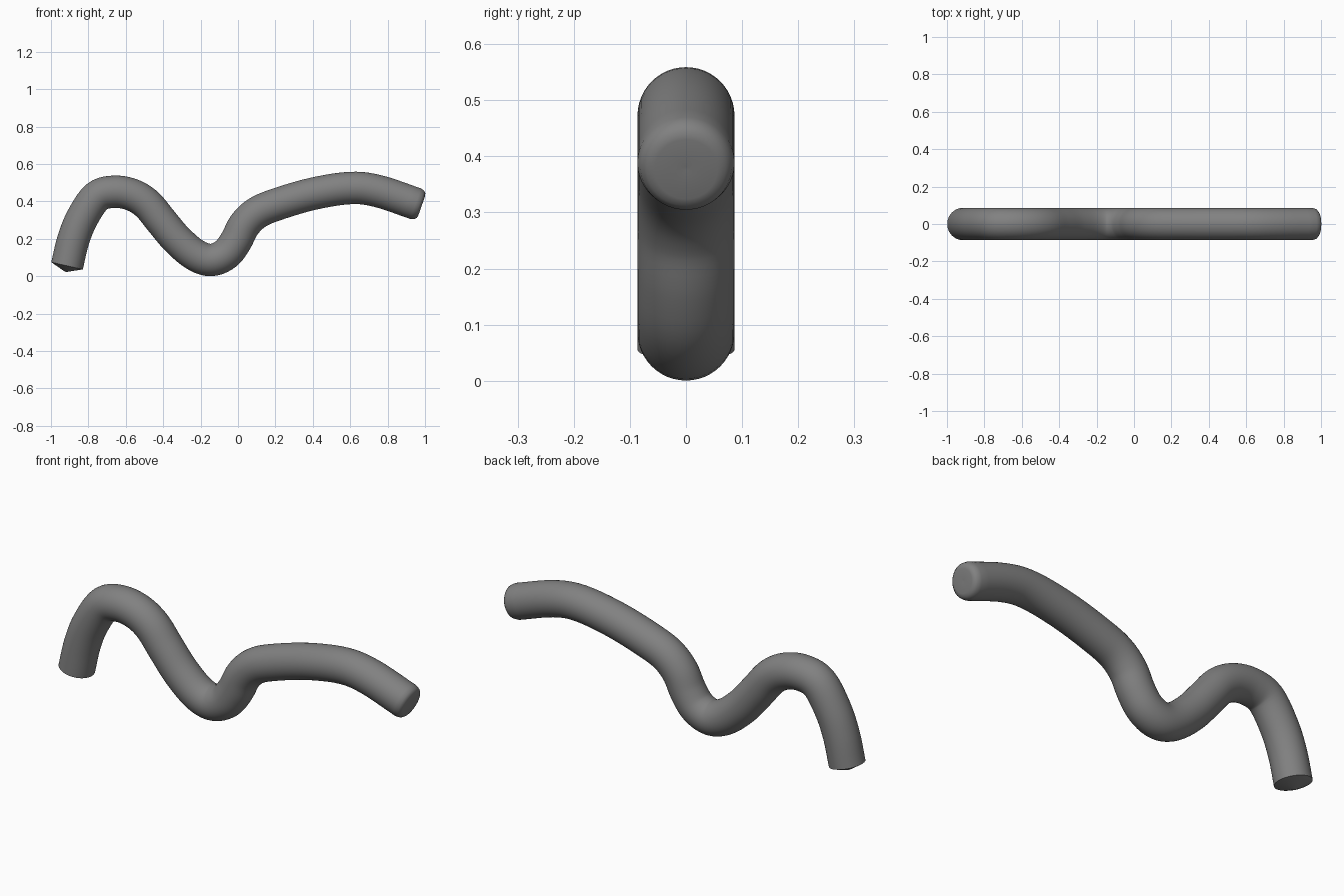
import bpy, bmesh, math
from mathutils import Vector

if "Cube" in bpy.data.objects:
    bpy.data.objects.remove(bpy.data.objects["Cube"])

RADIUS, SIDES, STEPS = 0.0865, 48, 5
# Centre line (x, z) of the bent tube
PATH = [(-.914, .056), (-.882, .19), (-.834, .31), (-.755, .425), (-.66, .452),
        (-.565, .435), (-.485, .385), (-.41, .295), (-.326, .196), (-.23, .115),
        (-.145, .087), (-.066, .118), (-.012, .187), (.033, .273), (.1, .338),
        (.2, .382), (.396, .44), (.6, .472), (.75, .455), (.95, .388)]

def smooth_path(pts):
    p = [Vector((x, 0, z)) for x, z in pts]
    p = [2 * p[0] - p[1]] + p + [2 * p[-1] - p[-2]]
    out = []
    for a, b, c, d in zip(p, p[1:], p[2:], p[3:]):
        for i in range(STEPS):
            t = i / STEPS
            out.append(.5 * (2 * b + (c - a) * t + (2 * a - 5 * b + 4 * c - d) * t * t
                             + (3 * b - a - 3 * c + d) * t ** 3))
    return out + [p[-2]]

centre = smooth_path(PATH)
tangents = [(centre[min(i + 1, len(centre) - 1)] - centre[max(i - 1, 0)]).normalized()
            for i in range(len(centre))]
rings = [(c, t, RADIUS) for c, t in zip(centre, tangents)]
# Pointed left end, rounded-over right end
c, t = centre[0], tangents[0]
rings.insert(0, (c - t * .033, t, .004))
c, t = centre[-1], tangents[-1]
rings += [(c + t * .02, t, .081), (c + t * .03, t, .07), (c + t * .034, t, .056), (c + t * .03, t, .004)]

bm = bmesh.new()
loops = []
for c, t, r in rings:
    n = Vector((-t.z, 0, t.x))
    loops.append([bm.verts.new(c + r * (math.cos(a) * n + math.sin(a) * Vector((0, 1, 0))))
                  for a in (2 * math.pi * k / SIDES for k in range(SIDES))])
for a, b in zip(loops, loops[1:]):
    for k in range(SIDES):
        j = (k + 1) % SIDES
        bm.faces.new((a[k], a[j], b[j], b[k]))
bm.faces.new(loops[0])
bm.faces.new(loops[-1])
bmesh.ops.recalc_face_normals(bm, faces=bm.faces)
mesh = bpy.data.meshes.new("bent_tube")
bm.to_mesh(mesh)
bm.free()
tube = bpy.data.objects.new("bent_tube", mesh)
bpy.context.collection.objects.link(tube)

grey = bpy.data.materials.new("mid grey")
grey.diffuse_color = (.22, .22, .22, 1)
grey.use_nodes = True
grey.node_tree.nodes["Principled BSDF"].inputs["Base Color"].default_value = grey.diffuse_color
mesh.materials.append(grey)
bpy.context.view_layer.objects.active = tube
tube.select_set(True)
bpy.ops.object.shade_smooth_by_angle(angle=math.radians(40))
